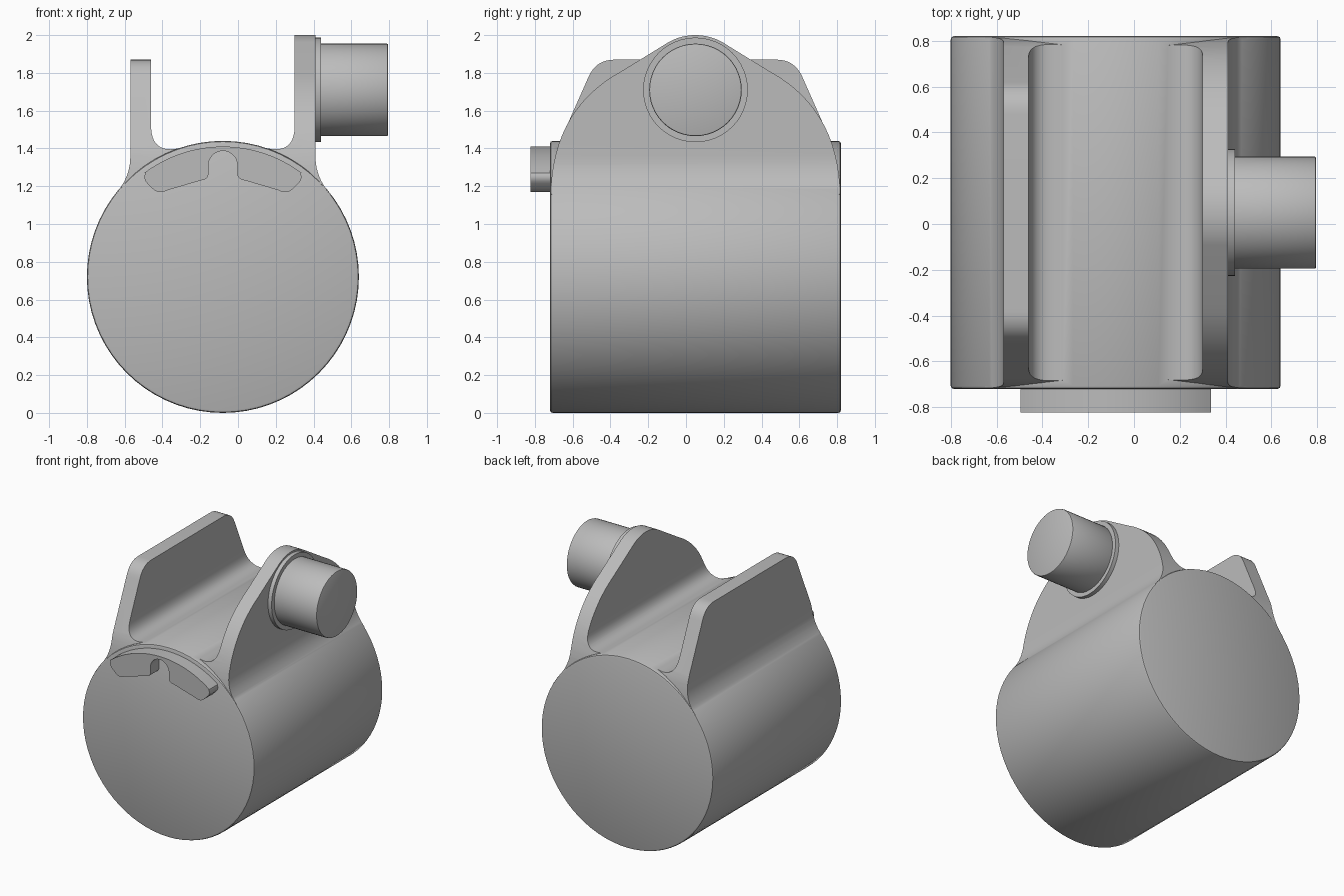
import bpy, bmesh
from math import cos, sin, pi, radians
from mathutils import Vector

cube = bpy.data.objects.get("Cube")
if cube:
    bpy.data.objects.remove(cube, do_unlink=True)

grey = bpy.data.materials.new("plain grey")
grey.use_nodes = True
grey.diffuse_color = (0.5, 0.5, 0.5, 1)
grey.node_tree.nodes["Principled BSDF"].inputs["Base Color"].default_value = (0.5, 0.5, 0.5, 1)

CX, CZ, R = -0.08, 0.72, 0.72      # drum axis and radius
Y0, Y1 = -0.72, 0.82               # drum ends
CY = (Y0 + Y1) / 2                 # middle plane of the brackets
PIN_Z = 1.71


def arc(cx, cz, r, a0, a1, n):
    return [(cx + r * cos(radians(a0 + (a1 - a0) * i / n)),
             cz + r * sin(radians(a0 + (a1 - a0) * i / n))) for i in range(n + 1)]


def curve(p, c, q, n=10):
    p, c, q = Vector(p), Vector(c), Vector(q)
    return [tuple(p * (1 - t) ** 2 + c * 2 * t * (1 - t) + q * t * t)
            for t in (i / n for i in range(n + 1))]


def prism(name, pts, axis, lo, hi, bevel=0):
    """Extrude a (horizontal, z) outline along x or y."""
    bm = bmesh.new()
    place = (lambda h, z: (lo, h, z)) if axis == "x" else (lambda h, z: (h, lo, z))
    face = bm.faces.new([bm.verts.new(place(*p)) for p in pts])
    ext = bmesh.ops.extrude_face_region(bm, geom=[face])
    move = Vector((hi - lo, 0, 0) if axis == "x" else (0, hi - lo, 0))
    bmesh.ops.translate(bm, vec=move,
                        verts=[v for v in ext["geom"] if isinstance(v, bmesh.types.BMVert)])
    bmesh.ops.recalc_face_normals(bm, faces=bm.faces)
    if bevel:
        rims = [e for e in bm.edges if e.calc_face_angle(0) > 1]
        bmesh.ops.bevel(bm, geom=rims, offset=bevel, segments=2, profile=0.5, affect="EDGES")
    mesh = bpy.data.meshes.new(name)
    bm.to_mesh(mesh)
    bm.free()
    mesh.materials.append(grey)
    obj = bpy.data.objects.new(name, mesh)
    bpy.context.collection.objects.link(obj)
    return obj


def combine(obj, other, operation):
    mod = obj.modifiers.new("join", "BOOLEAN")
    mod.operation, mod.object, mod.solver = operation, other, "EXACT"
    bpy.context.view_layer.objects.active = obj
    bpy.ops.object.modifier_apply(modifier=mod.name)
    bpy.data.objects.remove(other, do_unlink=True)


def smooth(obj):
    bpy.ops.object.select_all(action="DESELECT")
    obj.select_set(True)
    bpy.context.view_layer.objects.active = obj
    bpy.ops.object.shade_smooth_by_angle(angle=radians(30))


def circle(cx, cz, r, n):
    return arc(cx, cz, r, 0, 360, n)[:-1]


# Main drum
drum = prism("drum", circle(CX, CZ, R, 72), "y", Y0, Y1, 0.014)

# Bracket cross-section, with flared feet blending into the drum
section = (curve((0.57, 1.158), (0.49, 1.245), (0.49, 1.36))
           + [(0.49, 2.1), (0.38, 2.1)]
           + curve((0.38, 1.52), (0.38, 1.41), (0.30, 1.397))
           + curve((0.30, 1.397), (0.26, 1.391), (0.19, 1.412), 4)[1:]
           + [(0.19, 1.1), (0.5, 1.1)])

# Half outlines of the two brackets seen from the side
tall = (arc(0, PIN_Z, 0.29, 90, 61, 8)
        + curve((0.39, 1.81), (0.74, 1.62), (0.765, 1.2), 14) + [(0.765, 1.0)])
short = ([(0, 1.87)] + curve((0.43, 1.87), (0.53, 1.87), (0.57, 1.77), 8)
         + curve((0.725, 1.42), (0.755, 1.35), (0.765, 1.2), 6) + [(0.765, 1.0)])

for name, side, half in (("left_bracket", 1, tall), ("right_bracket", -1, short)):
    bracket = prism(name, [(CX + side * h, z) for h, z in section], "y", Y0 - 0.1, Y1 + 0.1)
    outline = [(CY + h, z) for h, z in half] + [(CY - h, z) for h, z in reversed(half) if h > 1e-6]
    combine(bracket, prism("outline_cutter", outline, "x", -1, 1), "INTERSECT")
    combine(drum, bracket, "UNION")
smooth(drum)

# Side pin with its collar
smooth(prism("pin_collar", circle(CY, PIN_Z, 0.277, 48), "x", 0.40, 0.44))
smooth(prism("pin", circle(CY, PIN_Z, 0.245, 48), "x", 0.42, 0.795, 0.008))

# Raised crescent with a round-topped slot on the front
right = (curve((0.41, 1.27), (0.425, 1.24), (0.40, 1.215), 4)
         + curve((0.37, 1.185), (0.34, 1.155), (0.29, 1.18), 5)
         + curve((0.12, 1.23), (0.08, 1.235), (0.077, 1.26), 4))
slot = arc(0, 1.31, 0.077, 0, 180, 14)
top = arc(0, CZ, 0.69, 127, 53, 24)
crescent = top + right + slot + [(-h, z) for h, z in reversed(right)]
smooth(prism("front_crescent", [(CX + h, z) for h, z in crescent], "y", -0.822, Y0 + 0.02))
